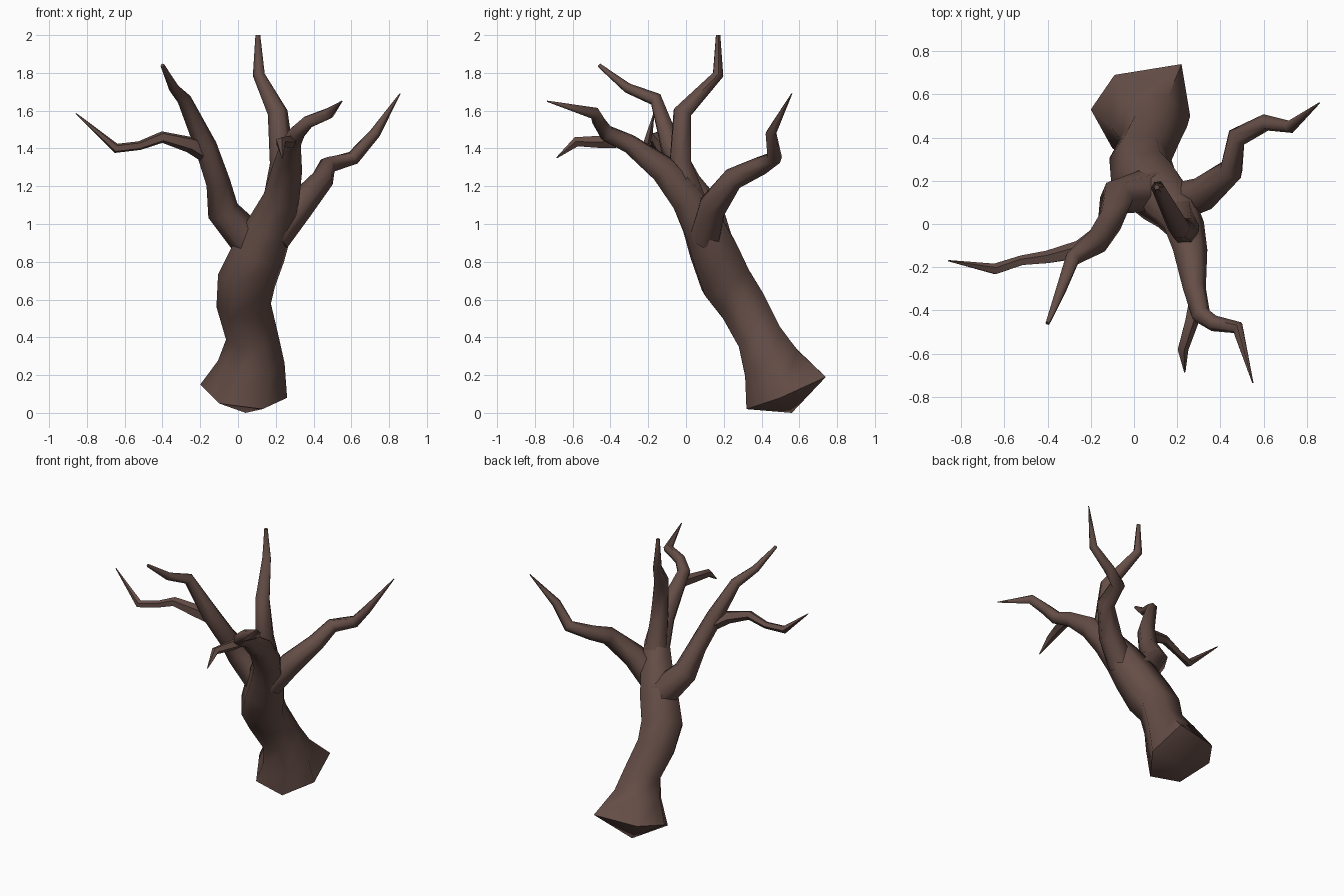
import bpy
import bmesh
from math import cos, sin, tau, radians
from mathutils import Vector

cube = bpy.data.objects.get("Cube")
if cube:
    bpy.data.objects.remove(cube, do_unlink=True)

bark = bpy.data.materials.new("dark_brown_bark")
bark.use_nodes = True
colour = (0.13, 0.075, 0.062, 1)
bark.diffuse_color = colour
bark.node_tree.nodes["Principled BSDF"].inputs["Base Color"].default_value = colour


def limb(name, path, sides=6, foot=None, foot_pole=None):
    """Sweep a tapering polygon along (x, y, z, radius) points; foot is an optional hand-shaped first ring."""
    points = [Vector(p[:3]) for p in path]
    bm = bmesh.new()
    rings = [[bm.verts.new(p) for p in foot]] if foot else []
    u = Vector((1, 0, 0))
    for i, p in enumerate(points):
        before = (p - points[i - 1]).normalized() if i else Vector()
        after = (points[i + 1] - p).normalized() if i + 1 < len(points) else Vector()
        t = (before + after).normalized()
        u = (u - t * u.dot(t)).normalized()
        v = t.cross(u)
        r = path[i][3] * 1.07
        rings.append([bm.verts.new(p + r * (u * cos(a) + v * sin(a)))
                      for a in (tau * k / sides for k in range(sides))])
    for low, high in zip(rings, rings[1:]):
        for k in range(sides):
            n = (k + 1) % sides
            bm.faces.new((low[k], low[n], high[n], high[k]))
    bm.faces.new(rings[-1])
    if foot_pole:
        pole = bm.verts.new(foot_pole)
        for k in range(sides):
            bm.faces.new((pole, rings[0][(k + 1) % sides], rings[0][k]))
    else:
        bm.faces.new(rings[0][::-1])
    bmesh.ops.recalc_face_normals(bm, faces=bm.faces)
    mesh = bpy.data.meshes.new(name)
    bm.to_mesh(mesh)
    bm.free()
    mesh.materials.append(bark)
    obj = bpy.data.objects.new(name, mesh)
    bpy.context.collection.objects.link(obj)
    bpy.ops.object.select_all(action="DESELECT")
    obj.select_set(True)
    bpy.context.view_layer.objects.active = obj
    bpy.ops.object.shade_smooth_by_angle(angle=radians(62))


# Leaning trunk with a flared foot, running on into the front branch
limb("trunk_and_front_branch", [
    (0.07, 0.45, 0.27, 0.165), (0.075, 0.39, 0.40, 0.13), (0.03, 0.30, 0.57, 0.135),
    (0.045, 0.21, 0.70, 0.145), (0.11, 0.15, 0.85, 0.135), (0.17, 0.09, 0.99, 0.115),
    (0.23, 0.00, 1.14, 0.09), (0.26, -0.12, 1.29, 0.075), (0.28, -0.30, 1.425, 0.05),
    (0.31, -0.42, 1.48, 0.043), (0.37, -0.46, 1.54, 0.035), (0.48, -0.48, 1.585, 0.03),
    (0.55, -0.735, 1.65, 0.003)],
    foot=[(0.26, 0.50, 0.08), (0.22, 0.74, 0.19), (-0.09, 0.69, 0.17),
          (-0.20, 0.53, 0.15), (-0.10, 0.35, 0.05), (0.13, 0.32, 0.02)],
    foot_pole=(0.04, 0.56, 0))

# Short drooping twig on the front branch
limb("front_twig", [
    (0.29, -0.33, 1.44, 0.035), (0.265, -0.45, 1.435, 0.032),
    (0.225, -0.58, 1.435, 0.025), (0.235, -0.685, 1.35, 0.003)], sides=5)

# Upright top branch
limb("top_branch", [
    (0.21, 0.05, 1.08, 0.08), (0.235, -0.03, 1.32, 0.062), (0.21, -0.02, 1.59, 0.05),
    (0.11, 0.17, 1.79, 0.03), (0.105, 0.17, 2.0, 0.012)])

# Left branch
limb("left_branch", [
    (0.19, 0.10, 0.93, 0.085), (0.32, 0.14, 1.09, 0.075), (0.45, 0.25, 1.24, 0.056),
    (0.475, 0.40, 1.31, 0.046), (0.61, 0.47, 1.35, 0.037), (0.725, 0.45, 1.48, 0.028),
    (0.858, 0.56, 1.69, 0.003)])

# Right branch and its outward fork
limb("right_branch", [
    (0.09, 0.16, 0.88, 0.10), (-0.08, 0.12, 1.07, 0.08), (-0.105, 0.02, 1.22, 0.06),
    (-0.17, -0.08, 1.41, 0.055), (-0.285, -0.16, 1.66, 0.035), (-0.34, -0.31, 1.72, 0.025),
    (-0.40, -0.46, 1.84, 0.01)])
limb("right_fork", [
    (-0.15, -0.05, 1.36, 0.045), (-0.25, -0.12, 1.42, 0.042), (-0.40, -0.155, 1.46, 0.03),
    (-0.52, -0.17, 1.415, 0.023), (-0.645, -0.21, 1.40, 0.025), (-0.858, -0.17, 1.585, 0.003)], sides=5)
